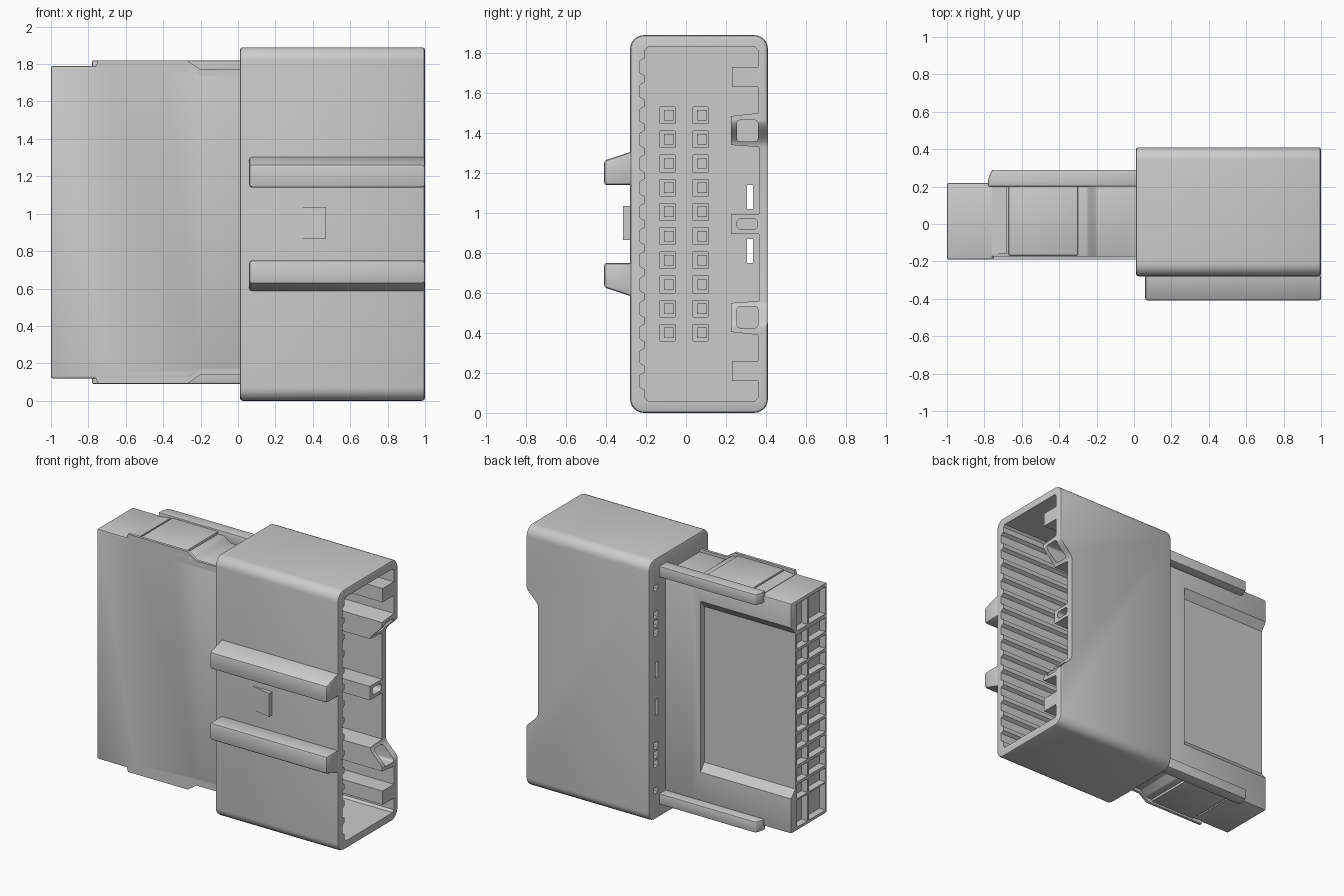
import bpy, bmesh, math
from mathutils import Vector

if "Cube" in bpy.data.objects:
    bpy.data.objects.remove(bpy.data.objects["Cube"])

MID = 0.945      # mid height of the shell
PITCH = 0.121    # contact spacing
ROWS = [MID + (i - 4.5) * PITCH for i in range(10)]


def add_prism(bm, pts, axis, a, b):
    """Extrude a 2D outline along x (points are y,z), y (x,z) or z (x,y)."""
    def place(p, d):
        return {'x': (d, p[0], p[1]), 'y': (p[0], d, p[1]), 'z': (p[0], p[1], d)}[axis]
    lo = [bm.verts.new(place(p, a)) for p in pts]
    hi = [bm.verts.new(place(p, b)) for p in pts]
    n = len(pts)
    caps = [bm.faces.new(lo), bm.faces.new(hi)]
    for i in range(n):
        bm.faces.new((lo[i], lo[(i + 1) % n], hi[(i + 1) % n], hi[i]))
    return caps


def rect(u0, v0, u1, v1):
    return [(u0, v0), (u1, v0), (u1, v1), (u0, v1)]


def round_rect(u0, v0, u1, v1, r, n=6):
    pts = []
    for cx, cy, start in ((u1 - r, v1 - r, 0), (u0 + r, v1 - r, 90),
                          (u0 + r, v0 + r, 180), (u1 - r, v0 + r, 270)):
        for k in range(n + 1):
            t = math.radians(start + 90 * k / n)
            pts.append((cx + r * math.cos(t), cy + r * math.sin(t)))
    return pts


def make(name, prisms, bevel=0, caps_only=False, segments=2):
    """One object from a list of (outline, axis, start, end)."""
    bm = bmesh.new()
    caps = []
    for pr in prisms:
        caps += add_prism(bm, *pr)
    bmesh.ops.recalc_face_normals(bm, faces=bm.faces)
    if bevel:
        edges = {e for f in caps for e in f.edges} if caps_only else bm.edges
        bmesh.ops.bevel(bm, geom=list(edges), offset=bevel, segments=segments,
                        profile=0.5, affect='EDGES', clamp_overlap=True)
    me = bpy.data.meshes.new(name)
    bm.to_mesh(me)
    bm.free()
    ob = bpy.data.objects.new(name, me)
    bpy.context.collection.objects.link(ob)
    return ob


def cut(ob, prisms):
    cutter = make("cutter", prisms)
    cutter.hide_render = True
    mod = ob.modifiers.new("cut", 'BOOLEAN')
    mod.operation = 'DIFFERENCE'
    mod.solver = 'EXACT'
    mod.object = cutter
    bpy.context.view_layer.objects.active = ob
    bpy.ops.object.modifier_apply(modifier=mod.name)
    bpy.data.objects.remove(cutter)


def both(z0, z1, mid=MID):
    """A height range and its mirror image."""
    return ((z0, z1), (2 * mid - z1, 2 * mid - z0))


# Shell: rounded sleeve, open toward +x
shell = make("shell", [(round_rect(-0.28, 0, 0.41, 1.89, 0.07), 'x', 0.01, 1.0)],
             bevel=0.015, caps_only=True)

# Cavity outline: guide ribs on the +y side, grooves on the -y side
half = [(0.225, 0.05), (0.365, 0.05), (0.365, 0.385), (0.225, 0.395), (0.225, 0.54),
        (0.36, 0.555), (0.36, 0.685), (0.23, 0.685), (0.23, 0.785), (0.36, 0.785),
        (0.36, 0.87), (0.345, 0.885), (-0.19, 0.885), (-0.205, 0.87)]
for k in range(6, -1, -1):
    h = (k + 0.5) * PITCH
    half += [(-0.205, h + 0.045), (-0.23, h + 0.03),
             (-0.23, h - 0.03), (-0.205, h - 0.045)]
outline = [(y, MID + h) for y, h in half] + [(y, MID - h) for y, h in reversed(half)]
cut(shell, [(outline, 'x', 0.1, 1.1)])

# Curved notch in the rim of the +y wall
curve = []
for k in range(11):
    t = k / 10
    curve.append((1.001 - 0.1 * t * t * (3 - 2 * t), 0.42 + 0.14 * t))
notch = curve + [(x, 2 * MID - z) for x, z in reversed(curve)]
notch += [(1.1, notch[-1][1]), (1.1, notch[0][1])]
cut(shell, [(notch, 'y', 0.2, 0.5)])

# Hollow guide boxes, contact recesses, rear vents and through windows
holes = [(round_rect(0.255, z0, 0.36, z1, 0.015, 3), 'x', 0.45, 1.1)
         for z0, z1 in both(1.358, 1.465)]
holes.append((round_rect(0.255, 0.918, 0.357, 0.972, 0.02, 3), 'x', 0.45, 1.1))
for z in ROWS:
    for y in (-0.13, 0.035):
        holes.append((rect(y, z - 0.042, y + 0.075, z + 0.042), 'x', 0.055, 0.15))
for z0, z1 in both(1.02, 1.14):
    holes.append((rect(0.305, z0, 0.335, z1), 'x', -0.1, 0.2))
for ranges in ((1.66, 1.70), (1.33, 1.38), (1.395, 1.445), (1.46, 1.51)):
    for z0, z1 in both(*ranges):
        holes.append((rect(0.305, z0, 0.35, z1), 'x', -0.1, 0.06))
cut(shell, holes)

# Contact faces on the cavity floor: rounded lands and small terminals
lands, terminals = [], []
for z in ROWS:
    for y in (-0.13, 0.035):
        arc = [(y + 0.11 + 0.04 * math.sin(math.pi * k / 8),
                z - 0.052 * math.cos(math.pi * k / 8)) for k in range(9)]
        lands.append(([(y + 0.08, z + 0.052), (y + 0.08, z - 0.052)] + arc, 'x', 0.09, 0.106))
        terminals.append((rect(y + 0.02, z - 0.026, y + 0.07, z + 0.026), 'x', 0.03, 0.092))
make("contact_lands", lands)
make("contact_terminals", terminals)

# Two mounting rails and a locking wedge on the front of the shell
rail = [(-0.27, 1.308), (-0.41, 1.262), (-0.41, 1.14), (-0.27, 1.14)]
make("mount_rail_upper", [(rail, 'x', 0.06, 1.0)], bevel=0.014)
make("mount_rail_lower", [([(y, 2 * MID - 0.045 + 0.045 - z) for y, z in rail], 'x', 0.06, 1.0)],
     bevel=0.014)
make("lock_wedge", [([(0.32, -0.27), (0.47, -0.27), (0.47, -0.315), (0.32, -0.283)],
                     'z', 0.865, 1.035)])

# Body behind the shell, stepped down next to the shell at top and bottom
BM = 0.955
top = [(-1.0, 0.835), (-0.25, 0.835), (-0.2, 0.795), (0.05, 0.795)]
side = [(x, BM + h) for x, h in top] + [(x, BM - h) for x, h in reversed(top)]
body = make("body", [(side, 'y', -0.19, 0.22)], bevel=0.01)

# Shallow pocket on the back of the body
cut(body, [([(0.175, 0.43), (0.175, 1.56), (0.24, 1.64), (0.24, 0.35)], 'x', -1.1, -0.27)])

# Grid of cells in the end face
cells = []
for y0, y1 in ((-0.172, 0.015), (0.033, 0.158)):
    for z in ROWS:
        cells.append((rect(y0, z - 0.05, y1, z + 0.05), 'x', -1.1, -0.95))
    for z0, z1 in both(1.57, 1.765, BM):
        cells.append((rect(y0, z0, y1 + (0.035 if y0 > 0 else 0) * (z0 > 1.7), z1),
                      'x', -1.1, -0.95))
cut(body, cells)

# Clip slots along the front edges
slots = []
for x0, x1 in ((-0.69, -0.61), (-0.40, -0.28)):
    for z0, z1 in both(1.762, 1.774, BM):
        slots.append((rect(x0, z0, x1, z1), 'y', -0.3, -0.15))
cut(body, slots)

# Latch plates, back rails and front lips on top and bottom of the body
for label, s in (("upper", 1), ("lower", -1)):
    def at(h):
        return BM + s * h
    plate = [(-0.67, at(0.81)), (-0.67, at(0.853)), (-0.3, at(0.853)), (-0.3, at(0.81))]
    make("latch_plate_" + label, [(plate, 'y', -0.168, 0.235)], bevel=0.006)
    ramp = [(-0.76, at(0.81)), (-0.76, at(0.838)), (-0.68, at(0.85)), (-0.68, at(0.81))]
    make("latch_ramp_" + label, [(ramp, 'y', -0.16, 0.22)])
    bar = [(-0.78, 0.2), (-0.78, 0.24), (-0.76, 0.29), (0.03, 0.29), (0.03, 0.2)]
    make("back_rail_" + label, [(bar, 'z', at(0.785), at(0.865))], bevel=0.008)
    lip = [(-0.77, at(0.8)), (-0.75, at(0.863)), (-0.27, at(0.863)), (-0.2, at(0.815)),
           (0.03, at(0.815)), (0.03, at(0.77)), (-0.25, at(0.77))]
    make("front_lip_" + label, [(lip, 'y', -0.19, -0.17)])

# Smooth the rounded parts, keep hard edges
for ob in bpy.context.scene.objects:
    bpy.ops.object.select_all(action='DESELECT')
    ob.select_set(True)
    bpy.context.view_layer.objects.active = ob
    bpy.ops.object.shade_smooth_by_angle(angle=math.radians(35))
